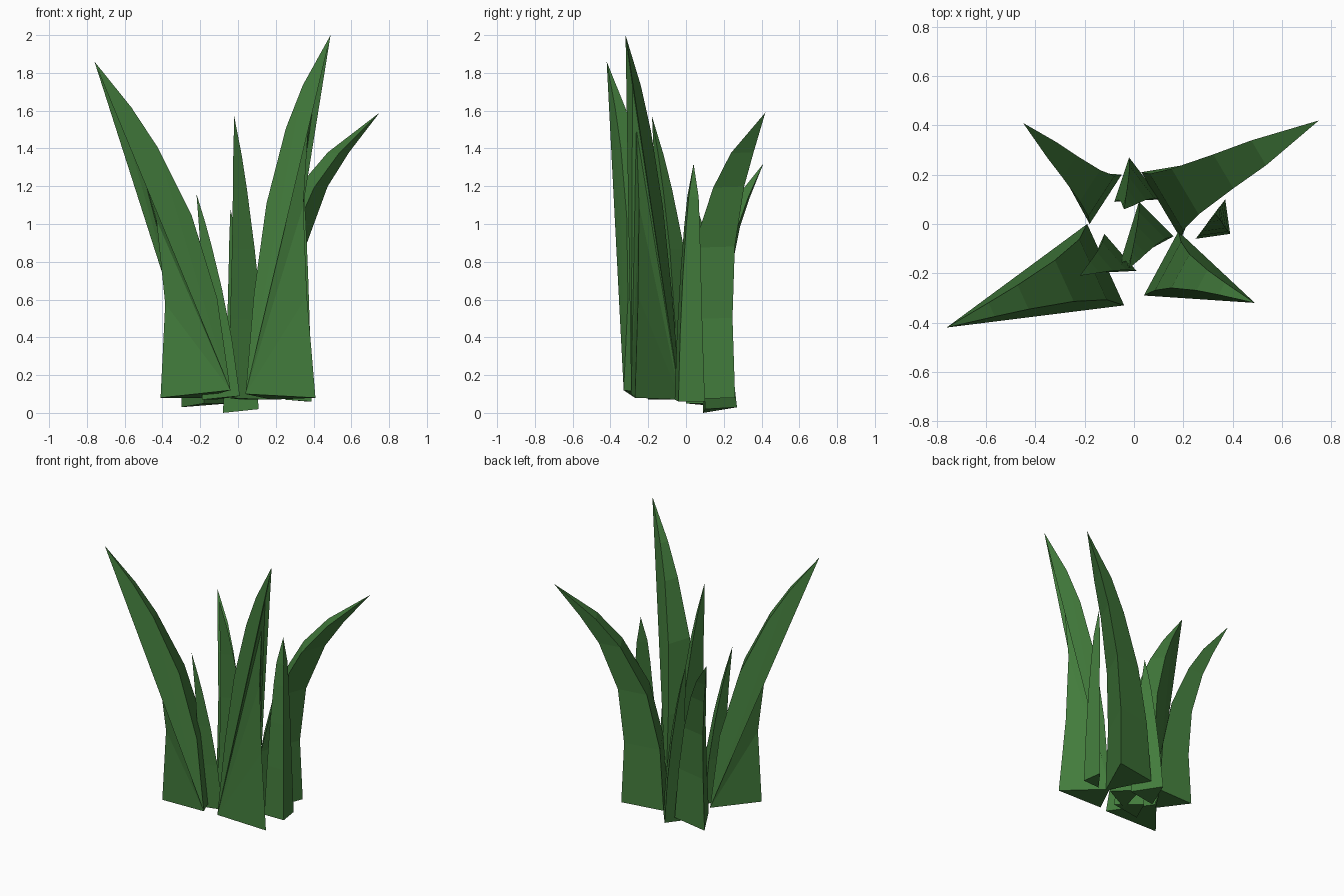
import bpy, bmesh
from mathutils import Vector

if "Cube" in bpy.data.objects:
    bpy.data.objects.remove(bpy.data.objects["Cube"])

leaf = bpy.data.materials.new("leaf_green")
leaf.diffuse_color = (0.055, 0.2, 0.045, 1)
leaf.use_nodes = True
leaf.node_tree.nodes["Principled BSDF"].inputs["Base Color"].default_value = leaf.diffuse_color

LEVELS = (0.28, 0.53, 0.74, 0.86)


def blade(name, inner, outer, back, tip, power, taper=0.8, folded=False):
    """Three-sided tapering blade that bends outward towards its tip."""
    base = [Vector(p) for p in (inner, outer, back)]
    tip = Vector(tip)
    mid = sum(base, Vector()) / 3
    bm = bmesh.new()
    edges = [[bm.verts.new(p)] for p in base]
    for s in LEVELS:
        lean = s ** power
        centre = mid + Vector(((tip.x - mid.x) * lean, (tip.y - mid.y) * lean,
                               (tip.z - mid.z) * s))
        for e, p in zip(edges, base):
            e.append(bm.verts.new(centre + (p - mid) * (1 - s) ** taper))
    top = bm.verts.new(tip)
    p, q, b = edges
    bm.faces.new((p[0], b[0], q[0]))
    sides = [(p, q), (q, b), (b, p)]
    if folded:
        # fan two sides from a base corner, leaving straight creases
        sides = [(b, p)]
        for pivot, rim in ((p[0], q + [top] + p[:0:-1]),
                           (b[0], b[1:] + [top] + q[::-1])):
            for v, w in zip(rim, rim[1:]):
                bm.faces.new((pivot, v, w))
    for left, right in sides:
        for i in range(len(LEVELS)):
            bm.faces.new((left[i], right[i], right[i + 1], left[i + 1]))
        bm.faces.new((left[-1], right[-1], top))
    bmesh.ops.recalc_face_normals(bm, faces=bm.faces)
    me = bpy.data.meshes.new(name)
    bm.to_mesh(me)
    bm.free()
    me.materials.append(leaf)
    bpy.context.collection.objects.link(bpy.data.objects.new(name, me))


# Tall front blades with creased sides
blade("front_left_blade", (-.04, -.33, .12), (-.41, -.27, .08), (-.19, 0, .08),
      (-.76, -.42, 1.86), 2.4, 0.9, True)
blade("front_right_blade", (.04, -.29, .10), (.41, -.27, .08), (.18, -.03, .07),
      (.49, -.32, 2.0), 3.5, 0.85, True)
# Back blades
blade("back_right_blade", (.03, .21, .08), (.33, .26, .08), (.19, -.06, .07),
      (.75, .42, 1.59), 3.2, 0.5)
blade("back_left_blade", (-.05, .20, .05), (-.30, .22, .03), (-.18, 0, .05),
      (-.45, .41, 1.32), 3.0, 0.6)
# Middle and small filler blades
blade("middle_blade", (.02, .09, .07), (-.06, -.17, .08), (.16, -.05, .07),
      (-.02, -.18, 1.57), 2.0)
blade("right_small_blade", (.25, -.06, .07), (.39, -.04, .06), (.37, .10, .06),
      (.33, .04, 1.32), 2.0, 0.5)
blade("left_small_blade", (.01, -.19, .09), (-.19, -.20, .07), (-.12, -.04, .07),
      (-.22, -.21, 1.16), 1.7, 0.9)
blade("rear_small_blade", (.11, .10, .02), (-.08, .09, 0), (-.02, .27, .03),
      (-.04, .06, 1.08), 2.0)
